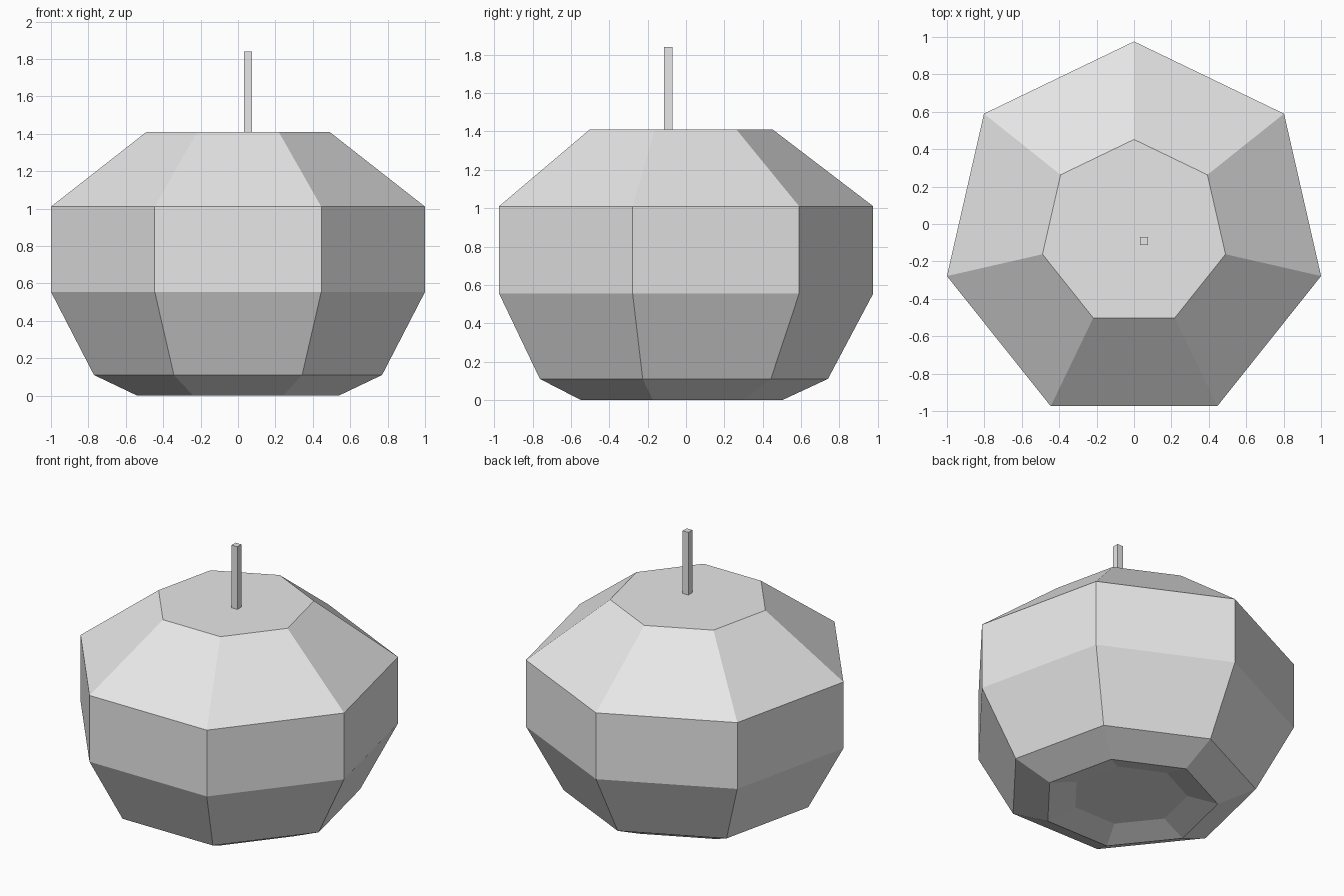
import bpy
import bmesh
from math import cos, sin, pi

cube = bpy.data.objects.get("Cube")
if cube:
    bpy.data.objects.remove(cube)

SIDES = 7
CENTRE_Y = -0.05

grey = bpy.data.materials.new("light grey")
grey.use_nodes = True
colour = (0.8, 0.8, 0.8, 1)
grey.diffuse_color = colour
grey.node_tree.nodes["Principled BSDF"].inputs["Base Color"].default_value = colour


def finish(name, bm):
    bmesh.ops.recalc_face_normals(bm, faces=bm.faces)
    mesh = bpy.data.meshes.new(name)
    bm.to_mesh(mesh)
    bm.free()
    mesh.materials.append(grey)
    obj = bpy.data.objects.new(name, mesh)
    bpy.context.collection.objects.link(obj)
    return obj


# Seven-sided body: radius and height, from the base recess up to the flat top
profile = [(0.365, 0.055), (0.553, 0), (0.79, 0.11), (1.026, 0.555),
           (1.026, 1.01), (0.502, 1.41)]
bm = bmesh.new()
rings = []
for radius, z in profile:
    angles = [pi / 2 + 2 * pi * i / SIDES for i in range(SIDES)]
    rings.append([bm.verts.new((radius * cos(a), CENTRE_Y + radius * sin(a), z))
                  for a in angles])
for low, high in zip(rings, rings[1:]):
    for i in range(SIDES):
        j = (i + 1) % SIDES
        bm.faces.new((low[i], low[j], high[j], high[i]))
bm.faces.new(rings[0][::-1])
bm.faces.new(rings[-1])
finish("body", bm)

# Thin square stem, slightly off centre
bm = bmesh.new()
bmesh.ops.create_cube(bm, size=1)
bmesh.ops.scale(bm, vec=(0.043, 0.043, 0.43), verts=bm.verts)
bmesh.ops.translate(bm, vec=(0.053, -0.092, 1.625), verts=bm.verts)
finish("stem", bm)
